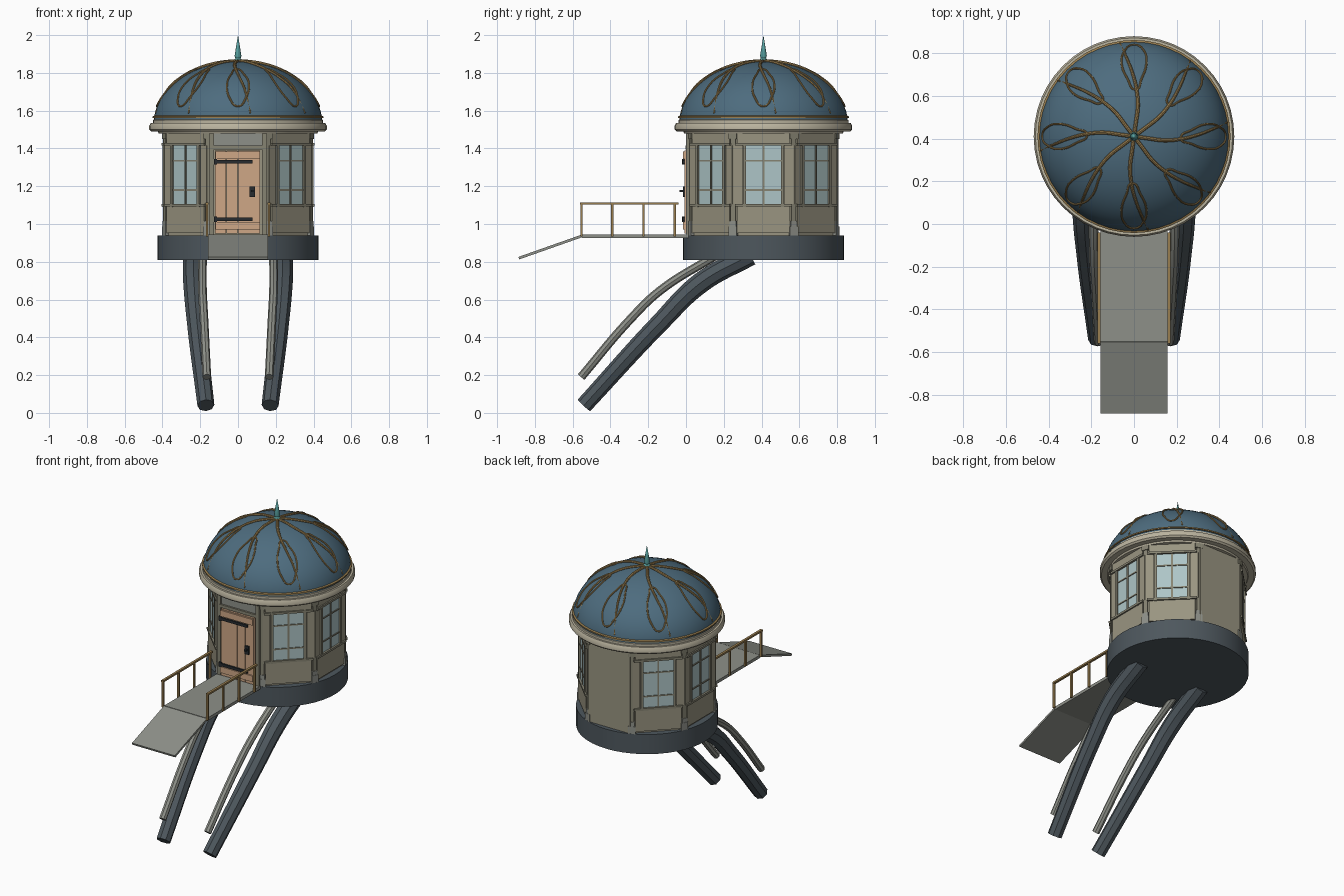
import bpy, bmesh
from math import sin, cos, pi, radians, sqrt, tau
from mathutils import Vector, Matrix

if "Cube" in bpy.data.objects:
    bpy.data.objects.remove(bpy.data.objects["Cube"])

CENTRE = Vector((0, 0.41, 0))


def material(name, rgb):
    m = bpy.data.materials.new(name)
    m.use_nodes = True
    colour = (*rgb, 1)
    m.diffuse_color = colour
    m.node_tree.nodes["Principled BSDF"].inputs["Base Color"].default_value = colour
    return m


slate = material("slate", (.075, .095, .11))
dome_blue = material("dome_blue", (.075, .15, .21))
cream = material("cream", (.5, .46, .35))
wall = material("wall", (.32, .30, .22))
trim = material("trim", (.24, .23, .17))
stone = material("stone", (.27, .28, .25))
glass = material("glass", (.42, .56, .57))
gold = material("gold", (.32, .21, .08))
wood = material("wood", (.62, .39, .24))
iron = material("iron", (.02, .024, .028))
teal = material("teal", (.1, .37, .36))


def finish(name, bm, mat, smooth=False):
    bmesh.ops.recalc_face_normals(bm, faces=bm.faces)
    mesh = bpy.data.meshes.new(name)
    bm.to_mesh(mesh)
    bm.free()
    ob = bpy.data.objects.new(name, mesh)
    bpy.context.collection.objects.link(ob)
    mesh.materials.append(mat)
    if smooth:
        bpy.ops.object.select_all(action='DESELECT')
        ob.select_set(True)
        bpy.context.view_layer.objects.active = ob
        bpy.ops.object.shade_smooth_by_angle(angle=radians(35))
    return ob


def box(name, size, loc, mat, frame=Matrix()):
    bm = bmesh.new()
    bmesh.ops.create_cube(bm, size=1)
    bm.transform(frame @ Matrix.Translation(loc) @ Matrix.Diagonal((*size, 1)))
    return finish(name, bm, mat)


def lathe(name, profile, mat, sides=48):
    bm = bmesh.new()
    vs = [bm.verts.new((r, 0, z)) for r, z in profile]
    es = [bm.edges.new(p) for p in zip(vs, vs[1:])]
    bmesh.ops.spin(bm, geom=vs + es, cent=(0, 0, 0), axis=(0, 0, 1),
                   angle=tau, steps=sides, use_duplicate=False)
    bmesh.ops.remove_doubles(bm, verts=bm.verts, dist=1e-5)
    bm.transform(Matrix.Translation(CENTRE))
    return finish(name, bm, mat, True)


def tube(name, points, radius, mat, radii=None, closed=False, sides=2, res=6):
    cu = bpy.data.curves.new(name, 'CURVE')
    cu.dimensions = '3D'
    cu.bevel_depth, cu.bevel_resolution = radius, sides
    cu.use_fill_caps = True
    cu.resolution_u = res
    sp = cu.splines.new('BEZIER')
    sp.bezier_points.add(len(points) - 1)
    for i, (bp, p) in enumerate(zip(sp.bezier_points, points)):
        bp.co = p
        bp.handle_left_type = bp.handle_right_type = 'AUTO'
        bp.radius = radii[i] if radii else 1
    sp.use_cyclic_u = closed
    ob = bpy.data.objects.new(name, cu)
    bpy.context.collection.objects.link(ob)
    cu.materials.append(mat)
    bpy.ops.object.select_all(action='DESELECT')
    ob.select_set(True)
    bpy.context.view_layer.objects.active = ob
    bpy.ops.object.convert(target='MESH')
    bpy.ops.object.shade_smooth_by_angle(angle=radians(40))


def side_frame(angle):
    # local x runs along the wall, local -y points outwards
    return Matrix.Translation(CENTRE) @ Matrix.Rotation(angle + pi / 2, 4, 'Z')


# Round base, eaves and dome
lathe("base", [(0, .81), (.427, .81), (.427, .94), (0, .94)], slate)
lathe("eaves", [(0, 1.48), (.42, 1.48), (.425, 1.49), (.46, 1.49), (.47, 1.50),
                (.47, 1.52), (.462, 1.535), (.45, 1.535), (.45, 1.55), (.44, 1.555),
                (.43, 1.54)], cream)
DOME_R, DOME_H, DOME_Z = .447, .33, 1.53
lathe("dome", [(DOME_R * cos(i * pi / 32), DOME_Z + DOME_H * sin(i * pi / 32))
               for i in range(17)], dome_blue)
lathe("dome_band", [(.44, 1.56), (.452, 1.562), (.452, 1.57), (.44, 1.575)], gold)
lathe("finial", [(0, 1.85), (.022, 1.855), (.022, 1.868), (.014, 1.878), (.018, 1.89),
                 (.01, 1.94), (0, 2.0)], teal, 12)

# Octagonal room
bm = bmesh.new()
bmesh.ops.create_cone(bm, cap_ends=True, segments=8, radius1=.385 / cos(pi / 8),
                      radius2=.385 / cos(pi / 8), depth=.55)
bm.transform(Matrix.Translation(CENTRE + Vector((0, 0, 1.213)))
             @ Matrix.Rotation(pi / 8, 4, 'Z'))
finish("room", bm, wall)


def window(f):
    box("window_glass", (.19, .01, .32), (0, -.386, 1.26), glass, f)
    for x in (-.1, .1):
        box("window_jamb", (.016, .022, .34), (x, -.39, 1.26), trim, f)
    for z in (1.1, 1.422):
        box("window_sill", (.3, .026, .014), (0, -.391, z), trim, f)
    box("window_mullion", (.01, .014, .32), (0, -.39, 1.26), trim, f)
    for z in (1.18, 1.335):
        box("window_bar", (.19, .012, .008), (0, -.39, z), trim, f)
    for z, h in ((1.022, .14), (1.455, .05)):
        box("wall_panel", (.28, .016, h), (0, -.388, z), wall, f)
    for x in (-.135, .135):
        box("wall_stile", (.046, .016, .31), (x, -.386, 1.26), wall, f)


for i in range(8):
    frame = side_frame(i * pi / 4)
    if i == 2:
        box("back_wall", (.31, .02, .54), (0, -.388, 1.21), wall, frame)
    elif i != 6:
        window(frame)
    # Corner post with foot and capital
    post = side_frame(i * pi / 4 + pi / 8)
    box("corner_post", (.026, .024, .54), (0, -.409, 1.21), trim, post)
    box("post_foot", (.046, .034, .05), (0, -.409, .963), stone, post)
    box("post_collar", (.036, .03, .03), (0, -.409, 1.0), stone, post)
    box("post_capital", (.046, .034, .03), (0, -.409, 1.465), trim, post)

# Front door with planks, iron hinges and lock
front = side_frame(-pi / 2)
for x in (-.14, .14):
    box("door_jamb", (.025, .03, .54), (x, -.395, 1.21), trim, front)
box("door_transom", (.255, .02, .065), (0, -.39, 1.447), stone, front)
box("door_lintel", (.28, .03, .02), (0, -.397, 1.405), trim, front)
for k in range(4):
    box("door_plank", (.058, .03, .44), (-.0915 + k * .06, -.402, 1.17), wood, front)
for z in (.99, 1.365):
    box("door_batten", (.236, .012, .04), (-.002, -.42, z), wood, front)
for z in (1.025, 1.33):
    box("hinge_strap", (.2, .01, .018), (-.022, -.424, z), iron, front)
    box("hinge_knuckle", (.016, .018, .03), (-.12, -.422, z), iron, front)
box("door_lock", (.028, .012, .055), (.075, -.421, 1.17), iron, front)
box("door_handle", (.012, .024, .012), (.075, -.432, 1.175), iron, front)

# Gangway and sloping ramp
box("gangway", (.315, .6, .02), (0, -.25, .935), stone)
run, drop = .335, .118
slope = Matrix.Translation((0, -.718, .878)) @ Matrix.Rotation(math_angle := .339, 4, 'X')
box("ramp", (.315, sqrt(run * run + drop * drop), .014), (0, 0, 0), stone, slope)

for side in (-1, 1):
    # Railing
    x = side * .164
    for y in (-.553, -.39, -.225, -.06):
        box("rail_post", (.012, .012, .17), (x, y, 1.02), gold)
    box("hand_rail", (.016, .52, .012), (x, -.3, 1.108), gold)
    # Curved strut and slimmer brace below the base
    tube("strut", [(side * .235, .34, .835), (side * .235, .08, .69),
                   (side * .22, -.14, .475), (side * .17, -.54, .04)],
         .05, slate, [1.1, 1.1, 1, .9], res=10)
    tube("brace", [(side * .188, .16, .835), (side * .188, -.14, .645),
                   (side * .18, -.3, .49), (side * .165, -.555, .19)],
         .023, stone, res=10)


def on_dome(r, offset, angle):
    # offset is sideways distance, r is distance along the rib in plan
    p = Matrix.Rotation(angle, 3, 'Z') @ Vector((r, offset, 0))
    k = min(1, (p.length / DOME_R) ** 2)
    p.z = DOME_Z + DOME_H * sqrt(1 - k) + .003
    return p + CENTRE


# Winding ribs and teardrop loops on the dome
RIB = [(0, 0), (.06, -.008), (.14, -.018), (.22, -.012), (.3, .008), (.37, .035), (.436, .066)]
LOOP = [(.22, -.008), (.27, .03), (.34, .058), (.4, .045), (.43, 0),
        (.405, -.045), (.34, -.058), (.27, -.035)]
for i in range(8):
    a = i * pi / 4
    tube("dome_rib", [on_dome(r, o, a) for r, o in RIB], .009, gold,
         [1, 1, 1, .9, .8, .7, .5])
    tube("dome_loop", [on_dome(r, o, a) for r, o in LOOP], .005, gold, closed=True)
